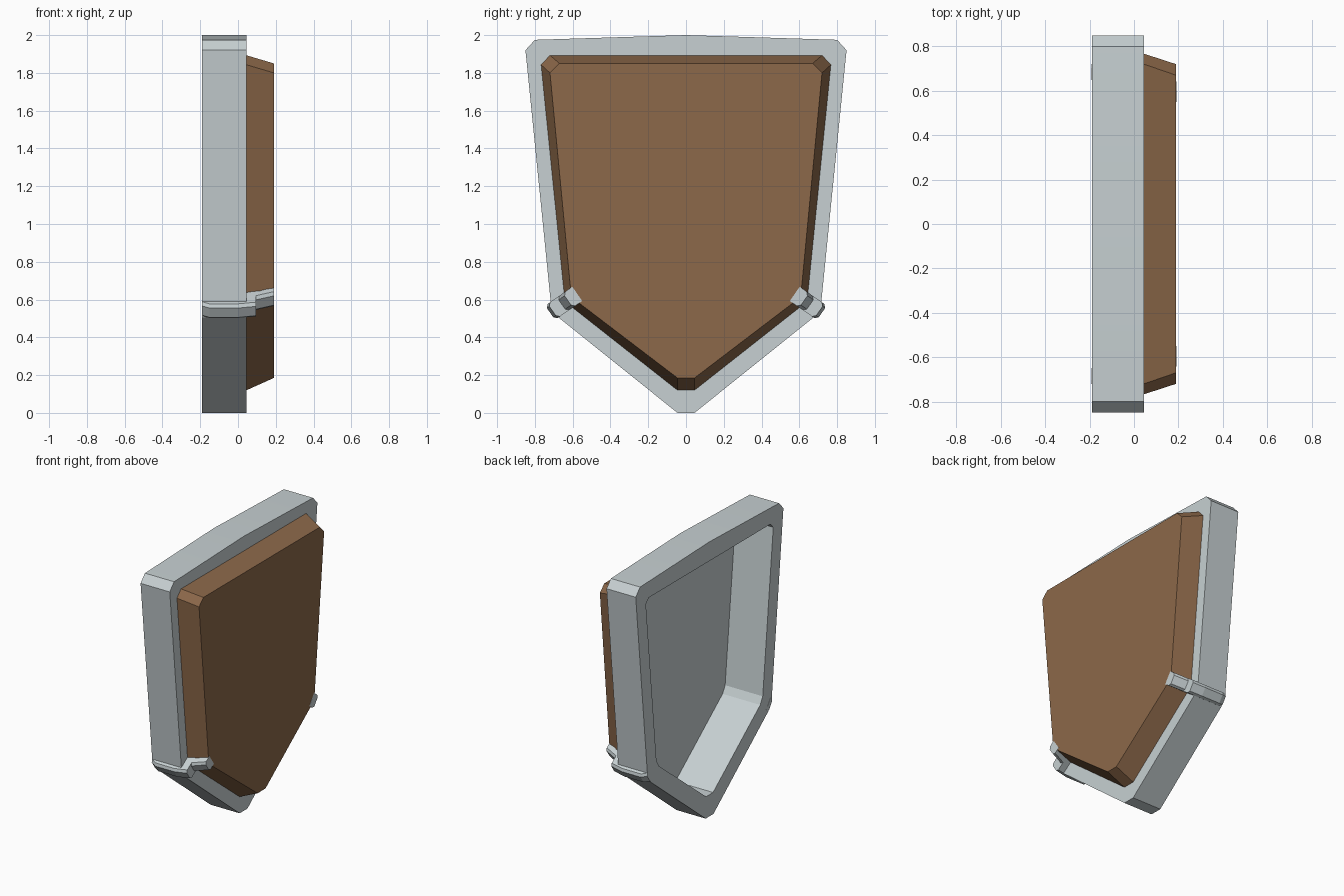
import bpy, bmesh, math
from mathutils import Vector

if "Cube" in bpy.data.objects:
    bpy.data.objects.remove(bpy.data.objects["Cube"])


def material(name, rgb):
    m = bpy.data.materials.new(name)
    m.diffuse_color = (*rgb, 1)
    m.use_nodes = True
    m.node_tree.nodes["Principled BSDF"].inputs["Base Color"].default_value = m.diffuse_color
    return m


GREY = material("steel grey", (0.57, 0.63, 0.645))
BROWN = material("leather brown", (0.265, 0.14, 0.068))


def full(half):
    """Complete a right-hand (y, z) outline by mirroring it across y = 0."""
    return half + [(-y, z) for y, z in reversed(half) if y > 0]


def loft(name, loops, mat, cap_first=True, cap_last=True, smooth=False):
    """Skin equal-length loops of 3D points in order."""
    bm = bmesh.new()
    rings = [[bm.verts.new(p) for p in loop] for loop in loops]
    n = len(rings[0])
    for a, b in zip(rings, rings[1:]):
        for i in range(n):
            j = (i + 1) % n
            bm.faces.new((a[i], b[i], b[j], a[j]))
    if cap_first:
        bm.faces.new(rings[0])
    if cap_last:
        bm.faces.new(rings[-1][::-1])
    if cap_first and cap_last:
        bmesh.ops.recalc_face_normals(bm, faces=bm.faces)
    me = bpy.data.meshes.new(name)
    bm.to_mesh(me)
    bm.free()
    me.materials.append(mat)
    if smooth:
        for p in me.polygons:
            p.use_smooth = True
        me.set_sharp_from_angle(angle=math.radians(20))
    ob = bpy.data.objects.new(name, me)
    bpy.context.collection.objects.link(ob)
    return ob


def at(x, outline):
    return [(x, y, z) for y, z in outline]


# Half outlines of the shield, bottom to top
outer = full([(0.045, 0), (0.675, 0.505), (0.715, 0.575), (0.85, 1.92), (0.80, 1.975), (0, 2.0)])
base = full([(0.045, 0.12), (0.61, 0.565), (0.645, 0.63), (0.767, 1.843), (0.72, 1.893), (0, 1.893)])
hollow = full([(0.04, 0.158), (0.583, 0.588), (0.612, 0.64), (0.733, 1.825), (0.70, 1.86), (0, 1.86)])
face = full([(0.045, 0.185), (0.57, 0.585), (0.61, 0.645), (0.72, 1.80), (0.67, 1.85), (0, 1.85)])
BACK, FRONT, FLOOR = -0.19, 0.045, 0.113

# Rim with a hollow back reaching into the front panel
loft("shield_rim",
     [at(FRONT, base), at(FRONT, outer), at(BACK, outer), at(BACK, hollow), at(FLOOR, hollow)],
     GREY, cap_first=False, smooth=True)

# Raised bevelled front panel
loft("front_panel", [at(0.19, face), at(FRONT, base)], BROWN, cap_last=False)

# Corner clips: (x, outward distance, bevel amount) side profile swept across the corner
profile = [(-0.191, 0.268, 1), (-0.15, 0.288, 1), (0.0, 0.288, 1), (0.095, 0.272, 1),
           (0.095, 0.212, 1), (0.191, 0.174, 1), (0.191, 0.113, 0), (0.12, 0.15, 0),
           (0.04, 0.165, 0), (0.0, 0.235, 0), (-0.191, 0.235, 0)]
out = Vector((0.82, -0.57)).normalized()
across = Vector((-out.y, out.x))
for side, label in ((1, "right"), (-1, "left")):
    loops = []
    for t, drop in ((-0.046, 0.016), (-0.03, 0), (0.03, 0), (0.046, 0.016)):
        loop = []
        for x, u, k in profile:
            p = out * (u - drop * k) + across * (0.846 + t)
            loop.append((x, side * p.x, p.y))
        loops.append(loop)
    loft("corner_clip_" + label, loops, GREY)
